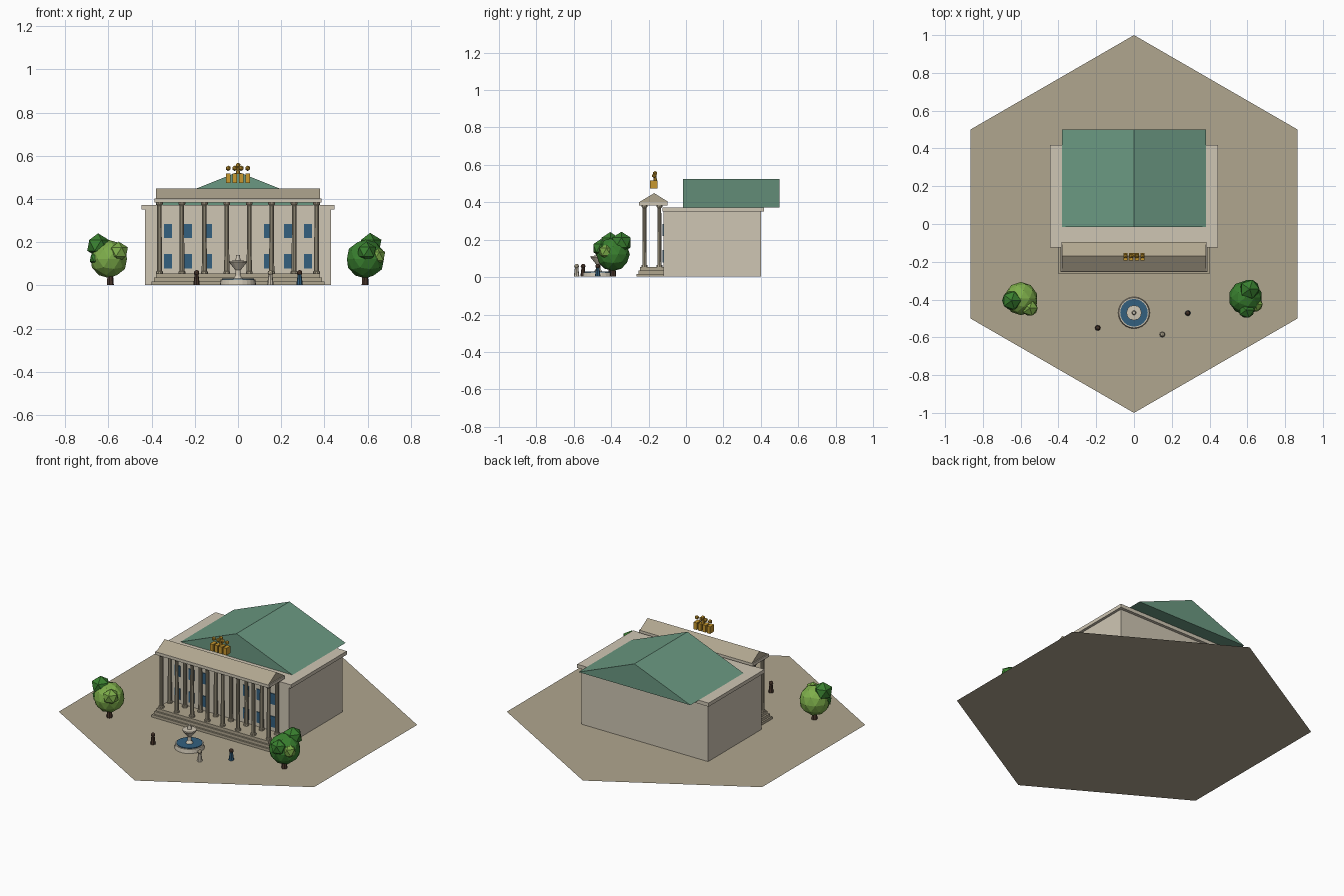
import bpy
import bmesh
from math import pi
from mathutils import Matrix, Vector

if "Cube" in bpy.data.objects:
    bpy.data.objects.remove(bpy.data.objects["Cube"])


def colour(name, code):
    """Make a flat material from an sRGB hex code."""
    rgb = [int(code[i:i + 2], 16) / 255 for i in (0, 2, 4)]
    lin = [c / 12.92 if c < 0.04 else ((c + 0.055) / 1.055) ** 2.4 for c in rgb]
    m = bpy.data.materials.new(name)
    m.use_nodes = True
    m.diffuse_color = (*lin, 1)
    m.node_tree.nodes["Principled BSDF"].inputs["Base Color"].default_value = (*lin, 1)
    return m


STONE = colour("pale_stone", "cfc6b4")
TAN = colour("tan_stone", "b0a68f")
COPPER = colour("weathered_copper", "6b9982")
BLUE = colour("blue", "33607f")
GOLD = colour("gold", "c9992f")
DARK_LEAF = colour("dark_leaf", "39802f")
LIGHT_LEAF = colour("light_leaf", "7dad4a")
BARK = colour("bark_brown", "49362b")


def finish(name, bm, mat):
    mesh = bpy.data.meshes.new(name)
    bmesh.ops.recalc_face_normals(bm, faces=bm.faces)
    bm.to_mesh(mesh)
    bm.free()
    mesh.materials.append(mat)
    ob = bpy.data.objects.new(name, mesh)
    bpy.context.collection.objects.link(ob)
    return ob


def box(name, x, y, z, mat):
    """Box from (low, high) pairs on each axis."""
    bm = bmesh.new()
    size = Vector(b - a for a, b in (x, y, z))
    mid = Vector((a + b) / 2 for a, b in (x, y, z))
    bmesh.ops.create_cube(bm, size=1, matrix=Matrix.Translation(mid) @ Matrix.Diagonal((*size, 1)))
    return finish(name, bm, mat)


def lathe(name, x, y, profile, mat, sides=10):
    """Closed turned solid from a (radius, height) profile."""
    bm = bmesh.new()
    rings = []
    for r, z in profile:
        spin = [Matrix.Rotation(2 * pi * i / sides, 3, 'Z') @ Vector((r, 0, z)) for i in range(sides)]
        rings.append([bm.verts.new(v + Vector((x, y, 0))) for v in spin])
    for a, b in zip(rings, rings[1:]):
        for i in range(sides):
            j = (i + 1) % sides
            bm.faces.new((a[i], a[j], b[j], b[i]))
    bm.faces.new(rings[0])
    bm.faces.new(rings[-1])
    return finish(name, bm, mat)


def prism(name, points, offset, mat):
    """Extrude a flat outline along an offset."""
    bm = bmesh.new()
    face = bm.faces.new([bm.verts.new(p) for p in points])
    out = bmesh.ops.extrude_face_region(bm, geom=[face], use_keep_orig=True)
    bmesh.ops.translate(bm, vec=offset, verts=[v for v in out["geom"] if isinstance(v, bmesh.types.BMVert)])
    return finish(name, bm, mat)


def ball(name, centre, r, mat, detail=1):
    bm = bmesh.new()
    bmesh.ops.create_icosphere(bm, subdivisions=detail, radius=r, matrix=Matrix.Translation(centre))
    return finish(name, bm, mat)


# Hexagonal plaza
bm = bmesh.new()
bmesh.ops.create_circle(bm, cap_ends=True, segments=6, radius=1)
bm.verts.ensure_lookup_table()
if abs(bm.verts[0].co.x) > 0.01 and max(v.co.x for v in bm.verts) > 0.9:
    bmesh.ops.rotate(bm, verts=bm.verts, matrix=Matrix.Rotation(pi / 6, 3, 'Z'))
finish("plaza", bm, TAN)

# Main hall with cornice and gabled copper roof
LOW = 0.002
box("hall", (-0.43, 0.43), (-0.12, 0.40), (LOW, 0.352), STONE)
box("hall_cornice", (-0.446, 0.446), (-0.125, 0.418), (0.35, 0.372), STONE)
prism("hall_roof", [(-0.38, -0.015, 0.373), (0.38, -0.015, 0.373), (0, -0.015, 0.525)],
      (0, 0.515, 0), COPPER)

# Windows on the front wall
for side in (-1, 1):
    for col in (0.139, 0.231, 0.324):
        for row in (0.112, 0.252):
            x = side * col
            box("window", (x - 0.019, x + 0.019), (-0.125, -0.118), (row - 0.033, row + 0.033), BLUE)

# Portico: steps, double row of columns, entablature and roof
for i in range(3):
    w = 0.40 - 0.01 * i
    box("step", (-w, w), (-0.265 + 0.01 * i, -0.12), (LOW, 0.018 * (i + 1)), TAN)
for y in (-0.222, -0.142):
    for i in range(8):
        lathe("column", 0.104 * (i - 3.5), y,
              [(0.016, 0.054), (0.016, 0.064), (0.012, 0.066), (0.010, 0.368),
               (0.016, 0.376), (0.016, 0.386)], TAN)
box("entablature", (-0.386, 0.386), (-0.252, -0.098), (0.384, 0.402), STONE)
prism("portico_roof", [(-0.38, -0.248, 0.402), (-0.38, -0.095, 0.402), (-0.38, -0.17, 0.449)],
      (0.76, 0, 0), TAN)

# Gilded four horse group above the portico
for i in range(4):
    x = 0.03 * (i - 1.5)
    box("horse_body", (x - 0.011, x + 0.011), (-0.193, -0.153), (0.474, 0.517), GOLD)
    ball("horse_head", (x, -0.17, 0.542), 0.013, GOLD)
ball("driver_head", (0, -0.165, 0.555), 0.013, GOLD)
lathe("driver_body", 0, -0.165, [(0.010, 0.515), (0.006, 0.548)], GOLD, 8)

# Fountain
FY = -0.47
lathe("fountain_basin", 0, FY, [(0.084, LOW), (0.080, 0.026)], STONE, 24)
lathe("fountain_water", 0, FY, [(0.073, 0.02), (0.073, 0.031)], BLUE, 24)
lathe("fountain_bowl", 0, FY,
      [(0.022, 0.03), (0.012, 0.045), (0.012, 0.07), (0.040, 0.105), (0.040, 0.113),
       (0.012, 0.115), (0.008, 0.14)], STONE, 12)

# Visitors
for x, y, coat, skin in ((-0.192, -0.55, BARK, BARK), (0.15, -0.585, STONE, TAN), (0.285, -0.472, BLUE, BARK)):
    lathe("visitor_body", x, y, [(0.015, LOW), (0.009, 0.05)], coat, 8)
    ball("visitor_head", (x, y, 0.058), 0.013, skin, 2)

# Trees: trunk and clustered leaf balls
trees = {
    (-0.592, -0.40): [((-0.598, -0.395, 0.122), 0.088, LIGHT_LEAF),
                      ((-0.552, -0.445, 0.155), 0.047, LIGHT_LEAF),
                      ((-0.648, -0.405, 0.185), 0.056, DARK_LEAF),
                      ((-0.655, -0.42, 0.125), 0.035, DARK_LEAF)],
    (0.588, -0.39): [((0.59, -0.39, 0.122), 0.09, DARK_LEAF),
                     ((0.612, -0.345, 0.185), 0.058, DARK_LEAF),
                     ((0.642, -0.425, 0.135), 0.044, LIGHT_LEAF),
                     ((0.595, -0.455, 0.155), 0.048, DARK_LEAF)],
}
for (x, y), leaves in trees.items():
    lathe("tree_trunk", x, y, [(0.017, LOW), (0.012, 0.07)], BARK, 7)
    for i, (centre, r, mat) in enumerate(leaves):
        ball("tree_leaves", centre, r, mat, 1 if i else 2)
